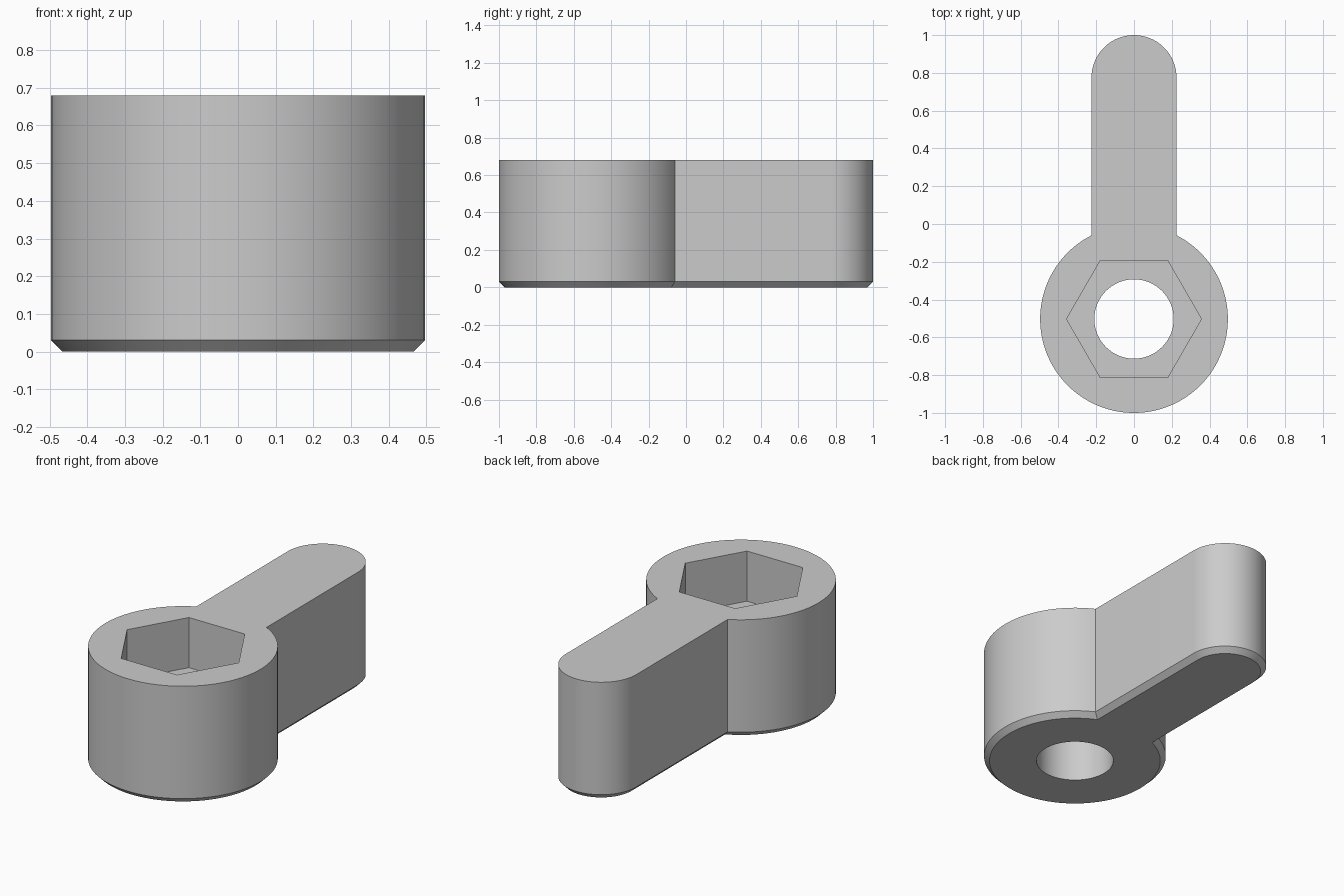
import bpy, bmesh
from math import sin, cos, pi, asin, sqrt

cube = bpy.data.objects.get("Cube")
if cube:
    bpy.data.objects.remove(cube, do_unlink=True)

HEIGHT = 0.68
CHAMFER = 0.03
HEAD_R, HEAD_Y = 0.497, -0.503
ARM_R = 0.225
ARM_Y = 1 - ARM_R
HEX_R, HOLE_R = 0.357, 0.21
FLOOR_Z = 0.39


def arc(radius, cy, start, end, steps):
    return [(radius * cos(start + (end - start) * i / steps),
             cy + radius * sin(start + (end - start) * i / steps))
            for i in range(steps + 1)]


def outline(inset):
    # Round head joined to a round-ended arm
    head, arm = HEAD_R - inset, ARM_R - inset
    half = asin(arm / head)
    return (arc(head, HEAD_Y, pi / 2 + half, 2.5 * pi - half, 96)
            + arc(arm, ARM_Y, 0, pi, 48))


def polygon(radius, sides):
    return arc(radius, HEAD_Y, 0, 2 * pi, sides)[:-1]


bm = bmesh.new()


def ring(points, z):
    verts = [bm.verts.new((x, y, z)) for x, y in points]
    edges = [bm.edges.new((v, verts[i - 1])) for i, v in enumerate(verts)]
    return verts, edges


def wall(a, b):
    for i in range(len(a[0])):
        bm.faces.new((a[0][i - 1], a[0][i], b[0][i], b[0][i - 1]))


def cap(outer, inner):
    bmesh.ops.triangle_fill(bm, edges=outer[1] + inner[1], use_beauty=True)


# Outer body with a chamfered lower rim
bottom = ring(outline(CHAMFER), 0)
rim = ring(outline(0), CHAMFER)
top = ring(outline(0), HEIGHT)
wall(bottom, rim)
wall(rim, top)

# Hexagonal socket
socket_top = ring(polygon(HEX_R, 6), HEIGHT)
socket_floor = ring(polygon(HEX_R, 6), FLOOR_Z)
wall(socket_top, socket_floor)

# Through hole below the socket
hole_top = ring(polygon(HOLE_R, 64), FLOOR_Z)
hole_bottom = ring(polygon(HOLE_R, 64), 0)
wall(hole_top, hole_bottom)

# Flat faces
cap(top, socket_top)
cap(socket_floor, hole_top)
cap(bottom, hole_bottom)
bmesh.ops.recalc_face_normals(bm, faces=bm.faces)

mesh = bpy.data.meshes.new("lever_handle")
bm.to_mesh(mesh)
bm.free()
lever = bpy.data.objects.new("lever_handle", mesh)
bpy.context.collection.objects.link(lever)

# Plain grey material
grey = bpy.data.materials.new("plain_grey")
grey.use_nodes = True
colour = (0.6, 0.6, 0.6, 1)
grey.diffuse_color = colour
for node in grey.node_tree.nodes:
    if node.type == "BSDF_PRINCIPLED":
        node.inputs["Base Color"].default_value = colour
mesh.materials.append(grey)

bpy.ops.object.select_all(action="DESELECT")
lever.select_set(True)
bpy.context.view_layer.objects.active = lever
bpy.ops.object.shade_smooth_by_angle(angle=pi / 6)
